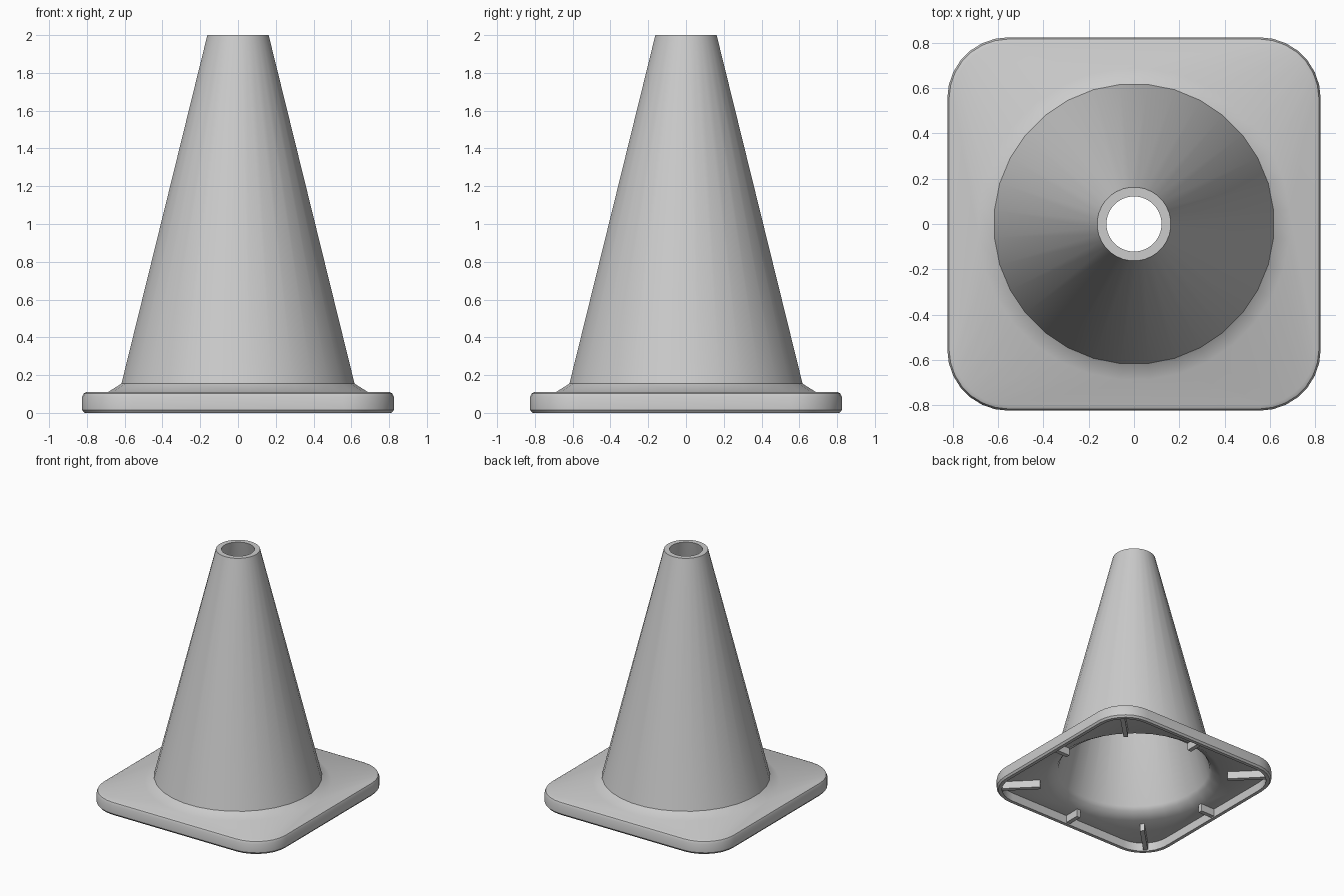
import bpy, bmesh
from math import cos, sin, pi, radians

if "Cube" in bpy.data.objects:
    bpy.data.objects.remove(bpy.data.objects["Cube"])

SEG = 8            # points per quarter
HALF, CORNER = 0.825, 0.27


def square_ring(inset, z):
    """Rounded square, inset from the outer edge of the base."""
    r, c = CORNER - inset, HALF - CORNER
    pts = []
    for q in range(4):
        sx, sy = [(1, 1), (-1, 1), (-1, -1), (1, -1)][q]
        for i in range(SEG):
            a = q * pi / 2 + i / (SEG - 1) * pi / 2
            pts.append((sx * c + r * cos(a), sy * c + r * sin(a), z))
    return pts


def circle_ring(r, z):
    n = 4 * SEG
    return [(r * cos((i + 0.5) * 2 * pi / n), r * sin((i + 0.5) * 2 * pi / n), z)
            for i in range(n)]


def finish(bm, name, angle=35):
    bmesh.ops.recalc_face_normals(bm, faces=bm.faces)
    me = bpy.data.meshes.new(name)
    bm.to_mesh(me)
    bm.free()
    ob = bpy.data.objects.new(name, me)
    bpy.context.collection.objects.link(ob)
    bpy.ops.object.select_all(action='DESELECT')
    ob.select_set(True)
    bpy.context.view_layer.objects.active = ob
    bpy.ops.object.shade_smooth_by_angle(angle=radians(angle))
    return ob


# Hollow shell: closed loft round the base edge, up the cone and back down inside
rings = [
    square_ring(0.012, 0.0), square_ring(0.0, 0.015), square_ring(0.0, 0.085),
    square_ring(0.008, 0.103), square_ring(0.025, 0.111),
    circle_ring(0.69, 0.111), circle_ring(0.62, 0.155), circle_ring(0.163, 2.0),
    circle_ring(0.122, 2.0), circle_ring(0.58, 0.145), circle_ring(0.60, 0.115),
    circle_ring(0.67, 0.072), square_ring(0.04, 0.07), square_ring(0.04, 0.0),
]
bm = bmesh.new()
loops = [[bm.verts.new(p) for p in ring] for ring in rings]
for k, a in enumerate(loops):
    b = loops[(k + 1) % len(loops)]
    for i in range(len(a)):
        j = (i + 1) % len(a)
        bm.faces.new((a[i], a[j], b[j], b[i]))
finish(bm, "cone_shell")


# Stiffening ribs under the base: long at the corners, short at mid-sides
def rib(name, angle, r0, r1, width=0.035, z0=0.01, z1=0.08):
    bm = bmesh.new()
    bmesh.ops.create_cube(bm, size=1)
    for v in bm.verts:
        x = (r0 + r1) / 2 + v.co.x * (r1 - r0)
        y = v.co.y * width
        z = (z0 + z1) / 2 + v.co.z * (z1 - z0)
        v.co = (x * cos(angle) - y * sin(angle), x * sin(angle) + y * cos(angle), z)
    finish(bm, name)


for q in range(4):
    rib(f"side_rib_{q + 1}", q * pi / 2, 0.66, 0.80)
    rib(f"corner_rib_{q + 1}", q * pi / 2 + pi / 4, 0.72, 1.03)
